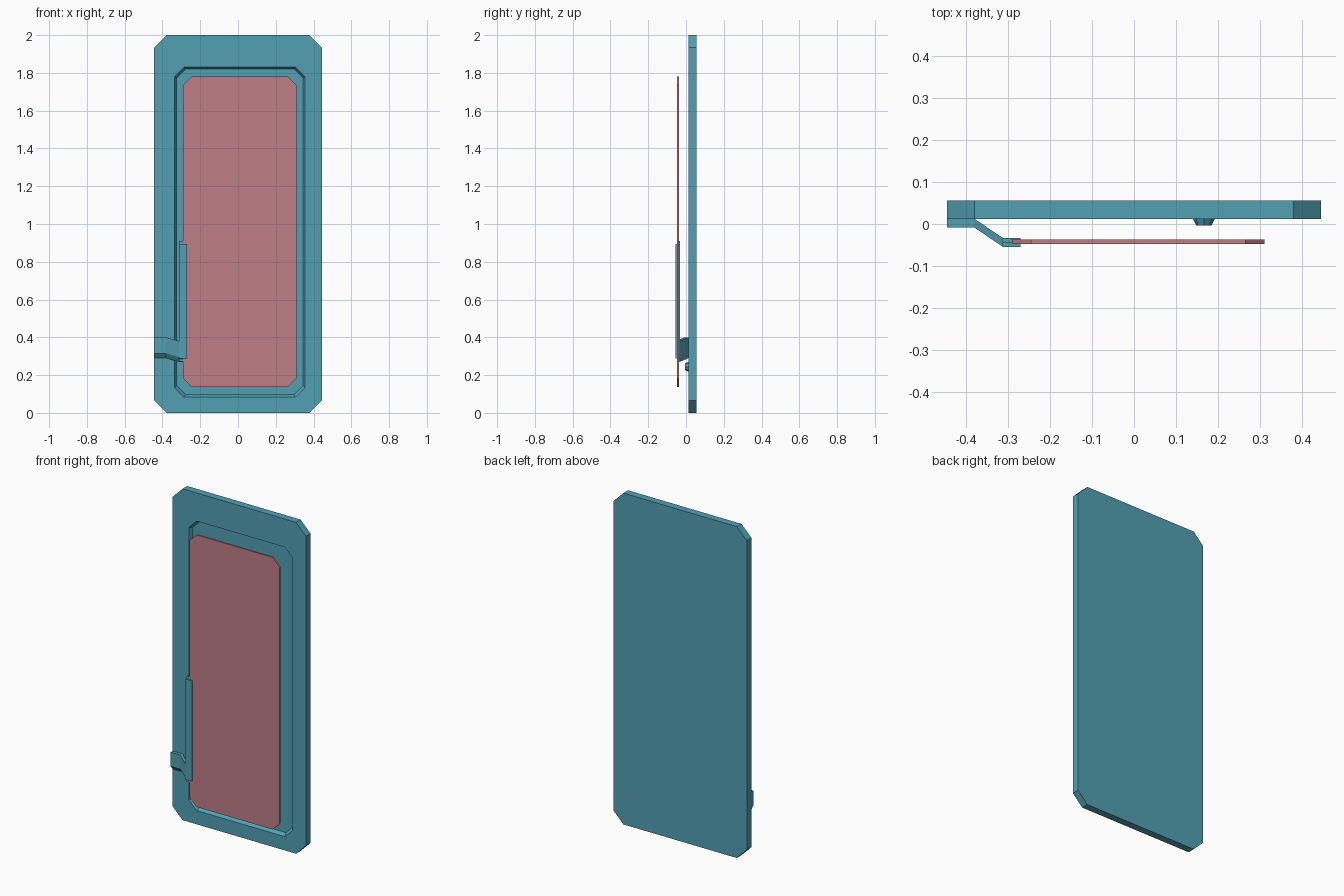
import bpy, bmesh
from math import radians
from mathutils import Matrix

if "Cube" in bpy.data.objects:
    bpy.data.objects.remove(bpy.data.objects["Cube"])


def material(name, color):
    m = bpy.data.materials.new(name)
    m.diffuse_color = color
    m.use_nodes = True
    m.node_tree.nodes["Principled BSDF"].inputs["Base Color"].default_value = m.diffuse_color
    return m


TEAL = material("teal", (0.085, 0.35, 0.45, 1))
ROSE = material("rose_glass", (0.52, 0.21, 0.24, 1))


def make_object(name, bm, mat):
    bmesh.ops.recalc_face_normals(bm, faces=bm.faces)
    mesh = bpy.data.meshes.new(name)
    bm.to_mesh(mesh)
    bm.free()
    mesh.materials.append(mat)
    ob = bpy.data.objects.new(name, mesh)
    bpy.context.collection.objects.link(ob)
    return ob


def octagon(x0, x1, z0, z1, c, y):
    """Rectangle with clipped corners, in the plane y."""
    pts = [(x0 + c, z0), (x1 - c, z0), (x1, z0 + c), (x1, z1 - c),
           (x1 - c, z1), (x0 + c, z1), (x0, z1 - c), (x0, z0 + c)]
    return [(x, y, z) for x, z in pts]


def loft(name, rings, mat):
    """Skin equal-length rings and cap both ends."""
    bm = bmesh.new()
    loops = [[bm.verts.new(p) for p in ring] for ring in rings]
    n = len(loops[0])
    for a, b in zip(loops, loops[1:]):
        for i in range(n):
            j = (i + 1) % n
            bm.faces.new((a[i], a[j], b[j], b[i]))
    bm.faces.new(loops[0])
    bm.faces.new(loops[-1])
    return make_object(name, bm, mat)


def box(name, x0, x1, y0, y1, z0, z1, mat):
    rings = [[(x0, y, z0), (x1, y, z0), (x1, y, z1), (x0, y, z1)] for y in (y0, y1)]
    return loft(name, rings, mat)


# Slab with a shallow sloped recess in its front
loft("back_panel", [
    octagon(-0.445, 0.445, 0, 2, 0.066, 0.056),
    octagon(-0.445, 0.445, 0, 2, 0.066, 0.012),
    octagon(-0.335, 0.355, 0.083, 1.83, 0.05, 0.012),
    octagon(-0.325, 0.345, 0.098, 1.82, 0.047, 0.032),
], TEAL)

# Thin pane floating in front of the recess
loft("glass_pane", [octagon(-0.29, 0.31, 0.138, 1.78, 0.045, y)
                    for y in (-0.047, -0.037)], ROSE)

# Bent bracket arm: section swept along x, lower front edge bevelled
arm = []
for x, yb, drop in ((-0.445, 0.013, 0), (-0.38, 0.013, 0),
                    (-0.312, -0.033, 0.02), (-0.29, -0.033, 0.02)):
    yf = yb - 0.021
    arm.append([(x, yb, 0.29 - drop), (x, yf, 0.315 - drop),
                (x, yf, 0.4 - drop), (x, yb, 0.4 - drop)])
loft("bracket_arm", arm, TEAL)

# Upright clamp holding the pane's edge
box("clamp_plate", -0.312, -0.27, -0.055, -0.033, 0.288, 0.895, TEAL)
box("clamp_spine", -0.312, -0.29, -0.045, -0.033, 0.272, 0.91, TEAL)

# Small low-poly knob in the recess behind the pane
bm = bmesh.new()
bmesh.ops.create_cone(bm, cap_ends=True, segments=8, radius1=0.036, radius2=0.018,
                      depth=0.036, matrix=Matrix.Translation((0.166, 0.014, 0.244))
                      @ Matrix.Rotation(radians(90), 4, 'X'))
make_object("knob", bm, TEAL)
